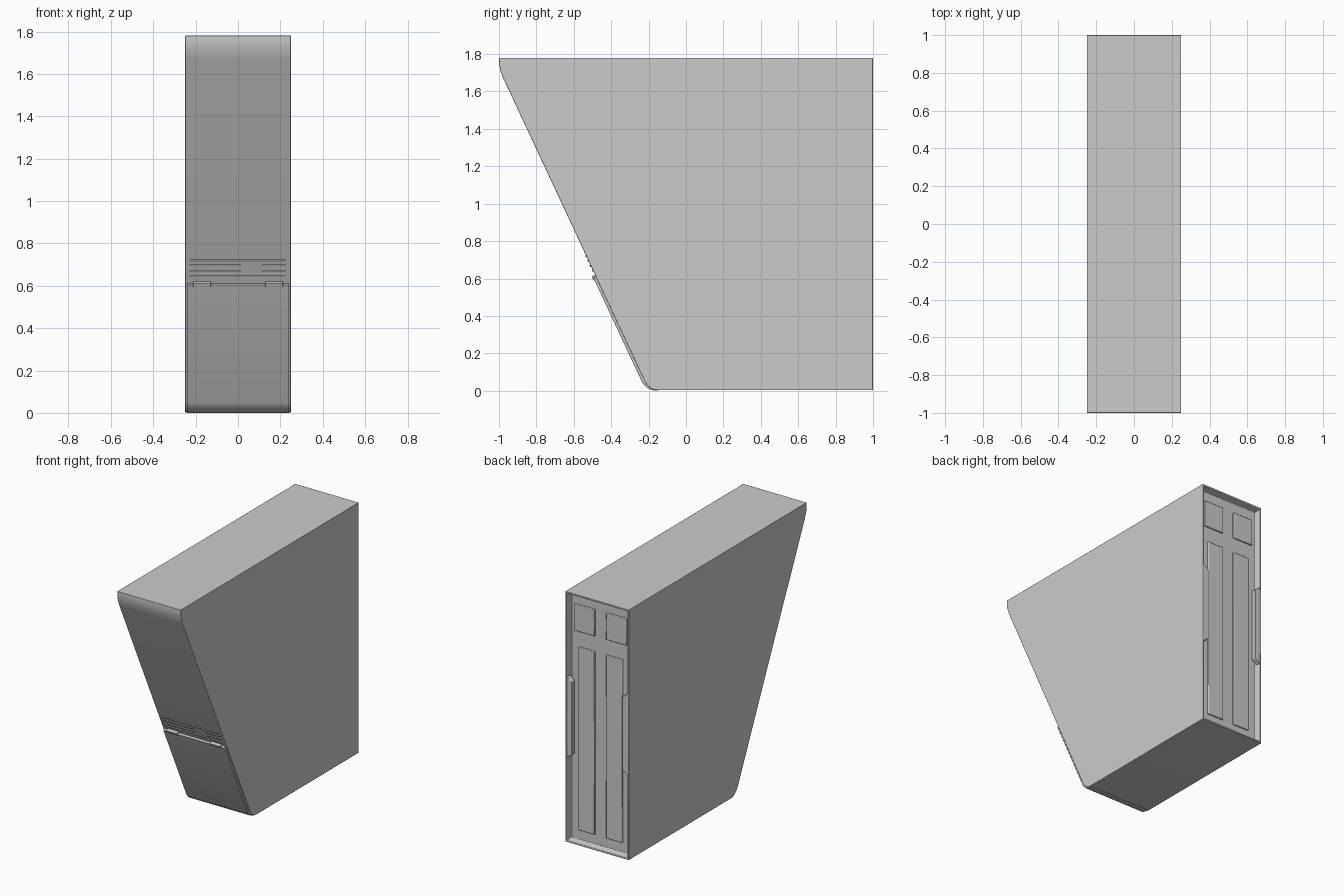
import bpy, bmesh, math
from mathutils import Vector, Matrix

if "Cube" in bpy.data.objects:
    bpy.data.objects.remove(bpy.data.objects["Cube"])

TAN = 0.467                      # lean of the front face, dy/dz
TILT = math.atan(TAN)
NORMAL = Vector((0, -math.cos(TILT), -math.sin(TILT)))


def slope(z):
    return -0.197 - TAN * z


def curve(p0, c, p1, n=8):
    return [tuple((1-t)**2 * a + 2*t*(1-t) * b + t*t * d for a, b, d in zip(p0, c, p1))
            for t in (i / n for i in range(n + 1))]


def finish(name, bm, bevel, segments=2):
    bmesh.ops.recalc_face_normals(bm, faces=bm.faces)
    me = bpy.data.meshes.new(name)
    bm.to_mesh(me)
    bm.free()
    ob = bpy.data.objects.new(name, me)
    bpy.context.collection.objects.link(ob)
    if bevel:
        m = ob.modifiers.new("bevel", 'BEVEL')
        m.width, m.segments, m.limit_method = bevel, segments, 'ANGLE'
        m.angle_limit = math.radians(35)
    bpy.ops.object.select_all(action='DESELECT')
    ob.select_set(True)
    bpy.context.view_layer.objects.active = ob
    bpy.ops.object.shade_smooth_by_angle(angle=math.radians(30))
    return ob


def prism(profile, half):
    """Extrude a (y, z) outline across x."""
    bm = bmesh.new()
    f = bm.faces.new([bm.verts.new((-half, y, z)) for y, z in profile])
    r = bmesh.ops.extrude_face_region(bm, geom=[f])
    bmesh.ops.translate(bm, vec=(2 * half, 0, 0),
                        verts=[v for v in r['geom'] if isinstance(v, bmesh.types.BMVert)])
    bmesh.ops.recalc_face_normals(bm, faces=bm.faces)
    return bm


def box(name, lo, hi, bevel):
    lo, hi = Vector(lo), Vector(hi)
    bm = bmesh.new()
    bmesh.ops.create_cube(bm, size=1, matrix=Matrix.Translation((lo + hi) / 2)
                          @ Matrix.Diagonal((*(hi - lo), 1)))
    return finish(name, bm, bevel)


def slope_bar(name, x0, x1, z, height, depth):
    """Bar lying on the leaning front face, half sunk into it."""
    bm = bmesh.new()
    m = (Matrix.Translation(((x0 + x1) / 2, slope(z), z)) @ Matrix.Rotation(TILT, 4, 'X')
         @ Matrix.Diagonal((x1 - x0, depth * 2, height, 1)))
    bmesh.ops.create_cube(bm, size=1, matrix=m)
    return finish(name, bm, 0.002)


# Housing with leaning front and a recessed back
outline = [(1, 0.003), (1, 1.78), (-1, 1.78)]
outline += curve((-1, 1.765), (-1, 1.72), (slope(1.665), 1.665))
outline += curve((slope(0.055), 0.055), (slope(0), 0.003), (-0.145, 0.003))
bm = prism(outline, 0.25)
bm.faces.ensure_lookup_table()
back = [f for f in bm.faces if f.normal.y > 0.99]
bmesh.ops.inset_individual(bm, faces=back, thickness=0.016, depth=0)
bmesh.ops.inset_individual(bm, faces=back, thickness=0.012, depth=-0.048)
finish("housing", bm, 0.003)

# Raised lower door wrapping around the bottom front edge
off = NORMAL * 0.015
outer = [(slope(0.61) + off.y, 0.61 + off.z)]
outer += curve((slope(0.055) + off.y, 0.055 + off.z), (-0.208, 0.0), (-0.15, 0.0))
door = outer + [(-0.13, 0.03), (slope(0.05) + 0.04, 0.05), (slope(0.61) + 0.02, 0.62)]
finish("lower_door", prism(door, 0.241), 0.002)

# Hinges over the door's top edge
for side in (-1, 1):
    a, b = sorted((side * 0.128, side * 0.212))
    slope_bar("door_hinge", a, b, 0.611, 0.02, 0.02)

# Thin vent ribs: full rows outside, split rows between
for z in (0.719, 0.643):
    slope_bar("vent_rib", -0.23, 0.225, z, 0.011, 0.005)
for z in (0.695, 0.668):
    slope_bar("vent_rib", -0.23, 0.012, z, 0.011, 0.005)
    slope_bar("vent_rib", 0.113, 0.225, z, 0.011, 0.005)

# Back details, mirrored left and right
for side in (-1, 1):
    for name, edge, z0, z1 in (("back_square_panel", 0.204, 1.50, 1.69),
                               ("back_long_panel", 0.172, 0.09, 1.39)):
        a, b = sorted((side * 0.045, side * edge))
        box(name, (a, 0.94, z0), (b, 0.963, z1), 0.004)
    # Grip on the inner wall with sloping ends
    bm = bmesh.new()
    pts = [(0.24, 0.60), (0.198, 0.63), (0.198, 1.15), (0.24, 1.18)]
    f = bm.faces.new([bm.verts.new((side * x, 0.965, z)) for x, z in pts])
    r = bmesh.ops.extrude_face_region(bm, geom=[f])
    bmesh.ops.translate(bm, vec=(0, 0.033, 0),
                        verts=[v for v in r['geom'] if isinstance(v, bmesh.types.BMVert)])
    finish("back_grip", bm, 0.003)
